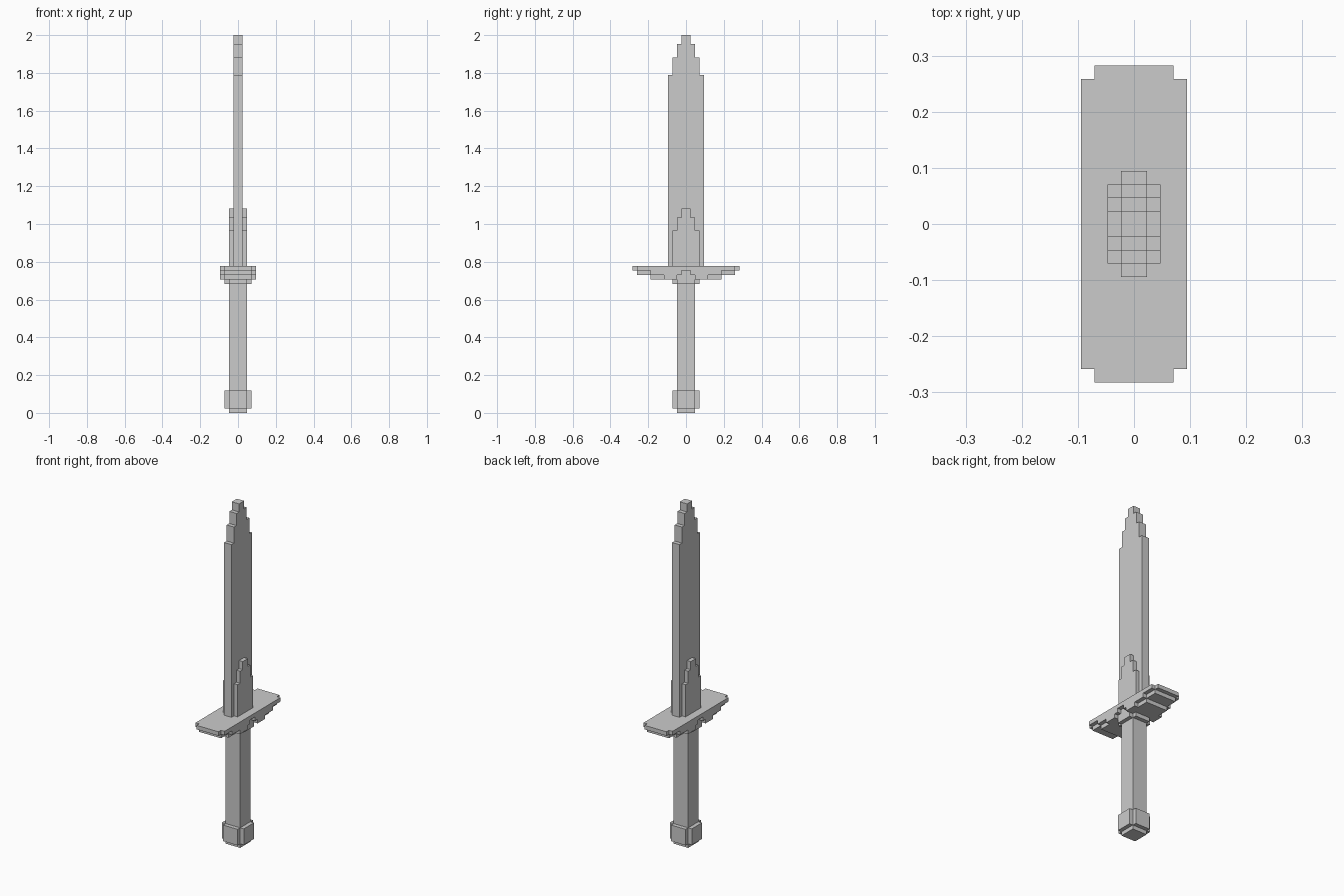
import bpy, bmesh
from math import radians
from mathutils import Vector

if "Cube" in bpy.data.objects:
    bpy.data.objects.remove(bpy.data.objects["Cube"])

U = 2 / 85  # one block; the sword is 85 blocks tall


def block(hx, hy, z0, z1, y0=0):
    """Cells of a block centred on x, mirrored in y; y0 leaves a central gap."""
    return {(x, y, z) for x in range(-hx, hx) for y in range(-hy, hy)
            for z in range(z0, z1) if not -y0 <= y < y0}


def cheek(hy, z0, z1, y0=0):
    """Raised outer layer on both broad sides of the guard."""
    return block(4, hy, z0, z1, y0) - block(3, hy, z0, z1)


def cross(z0, z1):
    """Square block with notched vertical corners."""
    return block(3, 2, z0, z1) | block(2, 3, z0, z1)


parts = {}

# Blade with stepped tip, and the thicker stepped rib at its base
parts["blade"] = set().union(
    block(1, 4, 33, 76), block(1, 3, 76, 80), block(1, 2, 80, 83), block(1, 1, 83, 85),
    block(2, 3, 33, 41), block(2, 2, 41, 44), block(2, 1, 44, 46))

# Crossguard: stepped core, outer cheeks with a notch in the middle, collar below
parts["crossguard"] = set().union(
    block(3, 12, 32, 33), block(3, 11, 31, 32), block(3, 8, 30, 31),
    cheek(11, 32, 33), cheek(8, 31, 32, 1), cheek(5, 30, 31, 2),
    cross(29, 30))

# Grip
parts["grip"] = block(2, 2, 5, 29)

# Pommel with a smaller foot
parts["pommel"] = cross(1, 5) | block(2, 2, 0, 1)

solid = set().union(*parts.values())


def build(name, cells):
    """Skin the exposed sides of the cells, then merge flat areas."""
    bm = bmesh.new()
    verts = {}

    def corner(p):
        key = tuple(p)
        if key not in verts:
            verts[key] = bm.verts.new([c * U for c in p])
        return verts[key]

    for cell in sorted(cells):
        for axis in range(3):
            for side in (0, 1):
                near = list(cell)
                near[axis] += 2 * side - 1
                if tuple(near) in solid:
                    continue
                a, b = (axis + 1) % 3, (axis + 2) % 3
                loop = []
                for da, db in ((0, 0), (1, 0), (1, 1), (0, 1)):
                    p = list(cell)
                    p[axis] += side
                    p[a] += da
                    p[b] += db
                    loop.append(corner(p))
                bm.faces.new(loop if side else loop[::-1])
    bmesh.ops.dissolve_limit(bm, angle_limit=radians(1), verts=bm.verts[:], edges=bm.edges[:])
    mesh = bpy.data.meshes.new(name)
    bm.to_mesh(mesh)
    bm.free()
    bpy.context.collection.objects.link(bpy.data.objects.new(name, mesh))


for name, cells in parts.items():
    build(name, cells)
